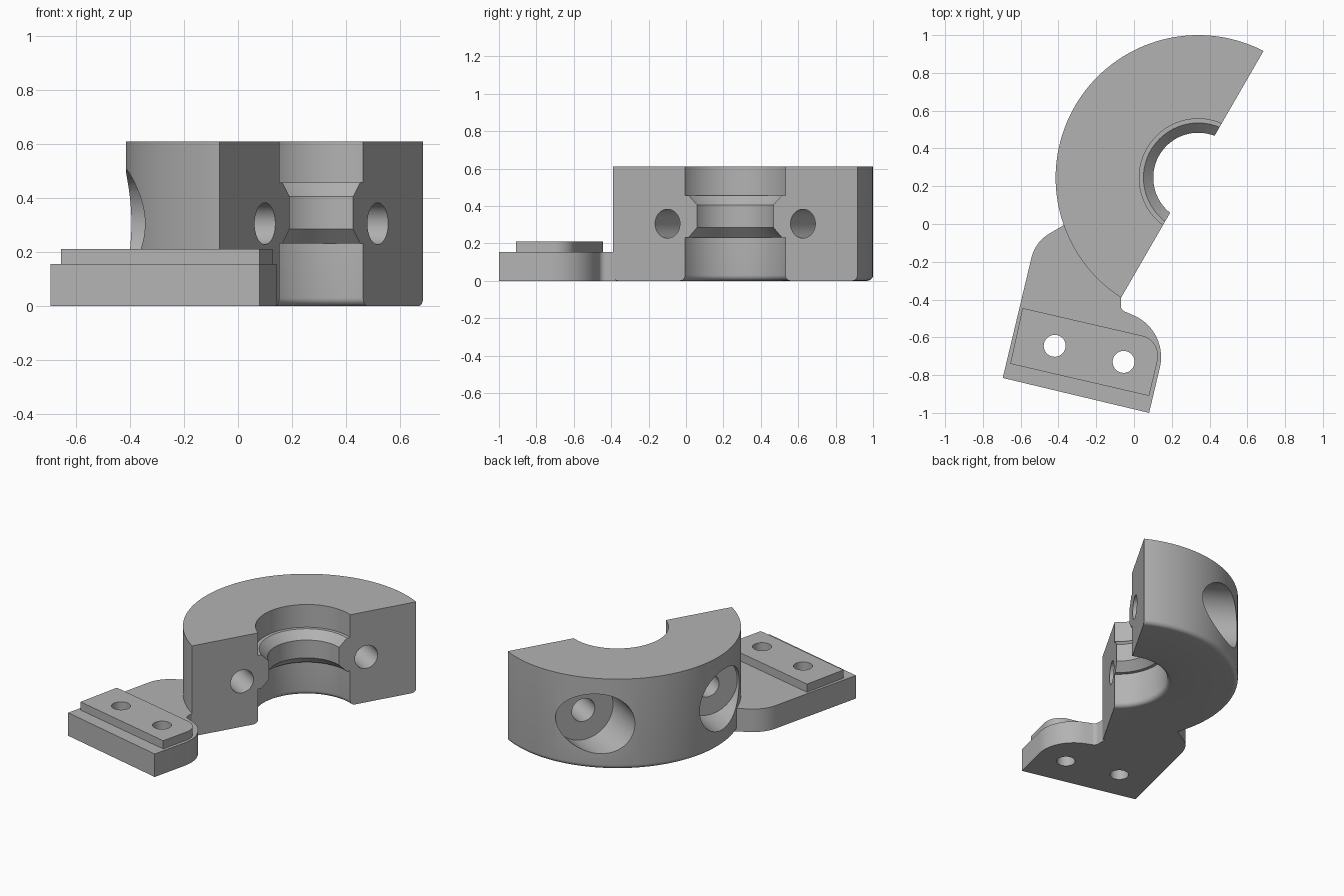
import bpy, bmesh, math
from mathutils import Vector, Matrix

cube = bpy.data.objects.get("Cube")
if cube:
    bpy.data.objects.remove(cube, do_unlink=True)

steel = bpy.data.materials.new("plain_grey")
steel.use_nodes = True
grey = (0.45, 0.45, 0.45, 1)
steel.diffuse_color = grey
steel.node_tree.nodes["Principled BSDF"].inputs["Base Color"].default_value = grey

CENTRE = Vector((0.34, 0.245, 0))
OUT = Vector((-math.cos(math.pi / 6), 0.5, 0))   # away from the split face
ALONG = Vector((0.5, math.cos(math.pi / 6), 0))  # along the split face
SPLIT = CENTRE + OUT * 0.036
HEIGHT = 0.61


def make(name, bm):
    bmesh.ops.recalc_face_normals(bm, faces=bm.faces[:])
    mesh = bpy.data.meshes.new(name)
    bm.to_mesh(mesh)
    bm.free()
    mesh.materials.append(steel)
    ob = bpy.data.objects.new(name, mesh)
    bpy.context.collection.objects.link(ob)
    return ob


def arc(cx, cy, r, start, end, steps=6):
    angles = [math.radians(start + (end - start) * i / steps) for i in range(steps + 1)]
    return [(cx + r * math.cos(a), cy + r * math.sin(a)) for a in angles]


def rounded(corners, steps=14):
    """Outline from (x, y, radius) corners, each radius as a tangent arc."""
    out = []
    for i, (x, y, r) in enumerate(corners):
        p = Vector((x, y))
        if not r:
            out.append(p)
            continue
        u = (Vector(corners[i - 1][:2]) - p).normalized()
        v = (Vector(corners[(i + 1) % len(corners)][:2]) - p).normalized()
        half = u.angle(v) / 2
        mid = p + (u + v).normalized() * (r / math.sin(half))
        a = p + u * (r / math.tan(half)) - mid
        b = p + v * (r / math.tan(half)) - mid
        sweep = a.angle(b)
        for k in range(steps + 1):
            t = k / steps
            out.append(mid + (a * math.sin((1 - t) * sweep) + b * math.sin(t * sweep)) / math.sin(sweep))
    return out


def slab(name, outline, z0, z1):
    bm = bmesh.new()
    face = bm.faces.new([bm.verts.new((p[0], p[1], z0)) for p in outline])
    ext = bmesh.ops.extrude_face_region(bm, geom=[face])
    bmesh.ops.translate(bm, vec=(0, 0, z1 - z0),
                        verts=[g for g in ext["geom"] if isinstance(g, bmesh.types.BMVert)])
    return make(name, bm)


def rod(name, start, axis, length, r):
    bm = bmesh.new()
    turn = Vector((0, 0, 1)).rotation_difference(axis).to_matrix().to_4x4()
    bmesh.ops.create_cone(bm, cap_ends=True, segments=64, radius1=r, radius2=r, depth=length,
                          matrix=Matrix.Translation(start + axis * length / 2) @ turn)
    return make(name, bm)


def combine(target, tool, operation):
    mod = target.modifiers.new(operation.lower(), "BOOLEAN")
    mod.operation, mod.object, mod.solver = operation, tool, "EXACT"
    with bpy.context.temp_override(object=target, active_object=target):
        bpy.ops.object.modifier_apply(modifier=mod.name)
    bpy.data.objects.remove(tool, do_unlink=True)


# Clamp ring: turned profile with a raised throat and rounded lower edges
R_OUT, R_BORE, R_LIP, R_THROAT, FILLET = 0.755, 0.312, 0.29, 0.238, 0.03
profile = [(R_OUT, HEIGHT), (R_BORE, HEIGHT), (R_BORE, 0.457), (R_LIP, 0.457),
           (R_THROAT, 0.405), (R_THROAT, 0.285), (R_LIP, 0.232), (R_BORE, 0.232)]
profile += arc(R_BORE + FILLET, FILLET, FILLET, 180, 270)
profile += arc(R_OUT - FILLET, FILLET, FILLET, 270, 360)
bm = bmesh.new()
verts = [bm.verts.new(CENTRE + Vector((r, 0, z))) for r, z in profile]
edges = [bm.edges.new((verts[i - 1], v)) for i, v in enumerate(verts)]
bmesh.ops.spin(bm, geom=verts + edges, cent=CENTRE, axis=(0, 0, 1),
               angle=math.tau, steps=144, use_merge=True)
bmesh.ops.remove_doubles(bm, verts=bm.verts[:], dist=0.0001)
# Split the ring and cap both cut ends
bmesh.ops.bisect_plane(bm, geom=bm.verts[:] + bm.edges[:] + bm.faces[:], dist=0.00001,
                       plane_co=SPLIT, plane_no=-OUT, clear_outer=True)
bmesh.ops.holes_fill(bm, edges=[e for e in bm.edges if e.is_boundary], sides=0)
clamp = make("clamp_half_with_foot", bm)

# Foot plate and raised pad
foot = slab("foot_plate", rounded([
    (-0.695, -0.815, 0), (0.08, -1.0, 0), (0.184, -0.562, 0.24), (-0.07, -0.455, 0.035),
    (-0.07, -0.36, 0), (-0.2, 0.095, 0), (-0.523, -0.095, 0.2)]), 0, 0.155)
pad = slab("foot_pad", rounded([
    (-0.655, -0.74, 0), (0.08, -0.91, 0), (0.15, -0.616, 0.11), (-0.59, -0.445, 0)]), 0.1, 0.21)
combine(foot, pad, "UNION")
for x, y in ((-0.42, -0.645), (-0.055, -0.73)):
    combine(foot, rod("foot_hole", Vector((x, y, -0.1)), Vector((0, 0, 1)), 0.5, 0.058), "DIFFERENCE")
combine(clamp, foot, "UNION")

# Counterbored bolt holes square to the split face
for side in (-1, 1):
    base = SPLIT + ALONG * 0.418 * side + Vector((0, 0, HEIGHT / 2))
    combine(clamp, rod("bolt_hole", base - OUT * 0.1, OUT, 1.2, 0.077), "DIFFERENCE")
    combine(clamp, rod("counterbore", base + OUT * 0.37, OUT, 0.6, 0.2), "DIFFERENCE")

bpy.ops.object.select_all(action="DESELECT")
clamp.select_set(True)
bpy.context.view_layer.objects.active = clamp
bpy.ops.object.shade_smooth_by_angle(angle=math.radians(28))
